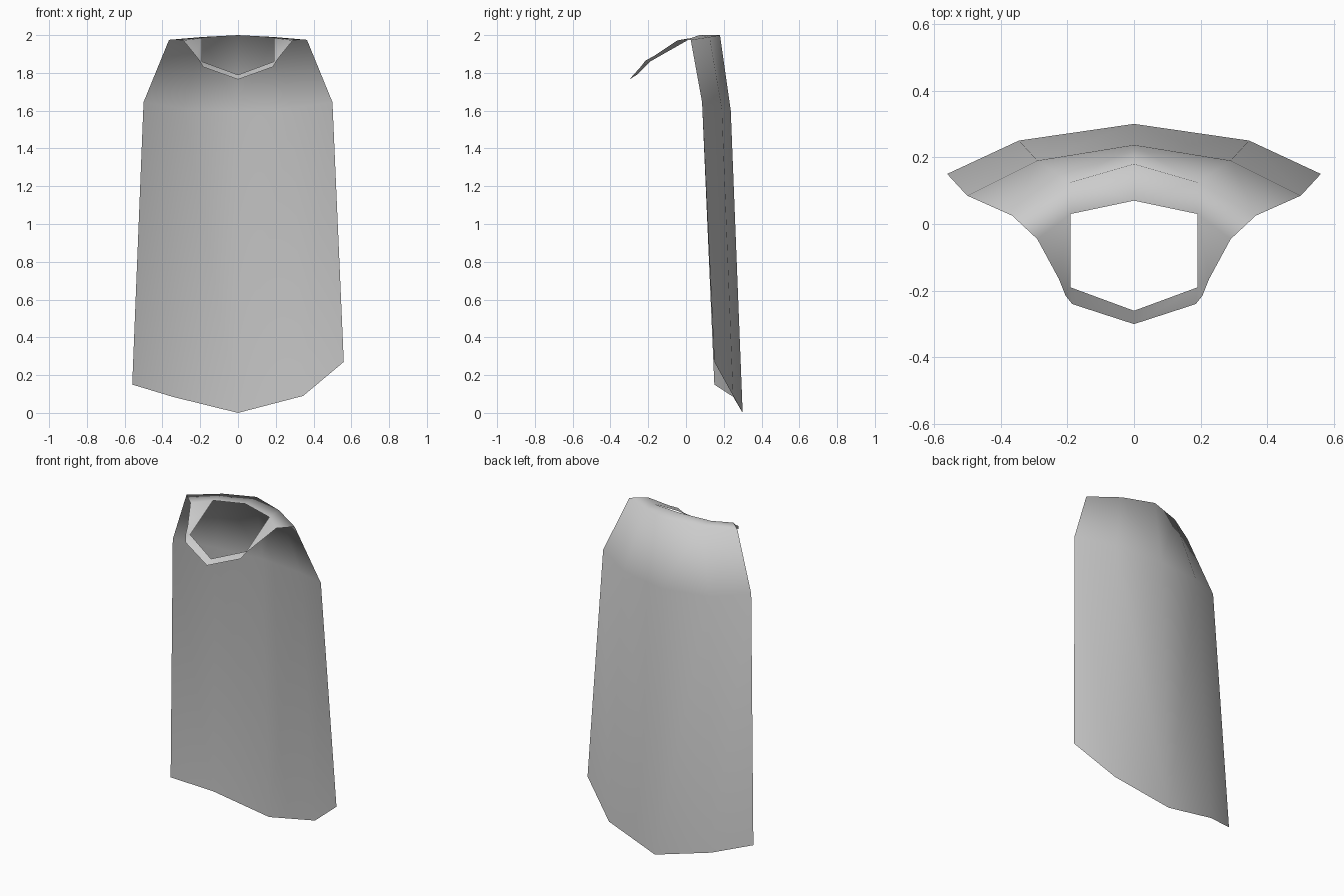
import bpy, bmesh

if "Cube" in bpy.data.objects:
    bpy.data.objects.remove(bpy.data.objects["Cube"])

# Half profiles (x >= 0), each row running from the open side edge to the spine
TOP = [(0.365, 0.025, 1.975), (0.19, 0.125, 1.99), (0, 0.18, 2.0)]
SHOULDER = [(0.50, 0.085, 1.645), (0.29, 0.19, 1.61), (0, 0.237, 1.6)]
HEM = [(0.56, 0.15, 0.15), (0.345, 0.25, 0.085), (0, 0.30, 0.0)]
HEM_RAISED = [(0.56, 0.15, 0.27), (0.345, 0.25, 0.09), (0, 0.30, 0.0)]

# Neck opening and outer rim of the collar, from back to front
NECK = [(0, 0.07, 2.0), (0.19, 0.03, 1.985), (0.19, -0.19, 1.86), (0, -0.26, 1.79)]
RIM = [(0.29, -0.045, 1.972), (0.225, -0.165, 1.892), (0.205, -0.215, 1.865),
       (0.185, -0.24, 1.832), (0, -0.30, 1.765)]

bm = bmesh.new()


def face(points, side):
    bm.faces.new([bm.verts.new((p[0] * side, p[1], p[2])) for p in points])


for side, hem in ((1, HEM_RAISED), (-1, HEM)):
    # Draped back panels
    rows = [TOP, SHOULDER, hem]
    for a, b in zip(rows, rows[1:]):
        for i in range(2):
            face((a[i], a[i + 1], b[i + 1], b[i]), side)
    # Shoulder yoke
    face((NECK[0], NECK[1], TOP[1], TOP[2]), side)
    face((NECK[1], TOP[0], TOP[1]), side)
    face((NECK[1], RIM[0], TOP[0]), side)
    # Collar band
    face((NECK[1], NECK[2], RIM[1], RIM[0]), side)
    face((NECK[2], RIM[2], RIM[1]), side)
    face((NECK[2], RIM[3], RIM[2]), side)
    face((NECK[2], NECK[3], RIM[4], RIM[3]), side)

# Weld the panels into one sheet facing outwards
bmesh.ops.remove_doubles(bm, verts=bm.verts, dist=0.0005)
bmesh.ops.recalc_face_normals(bm, faces=bm.faces)
if sum(f.normal.y * f.calc_area() for f in bm.faces) < 0:
    bmesh.ops.reverse_faces(bm, faces=bm.faces)
for f in bm.faces:
    f.smooth = True

mesh = bpy.data.meshes.new("cape")
bm.to_mesh(mesh)
bm.free()
cape = bpy.data.objects.new("cape", mesh)
bpy.context.collection.objects.link(cape)
